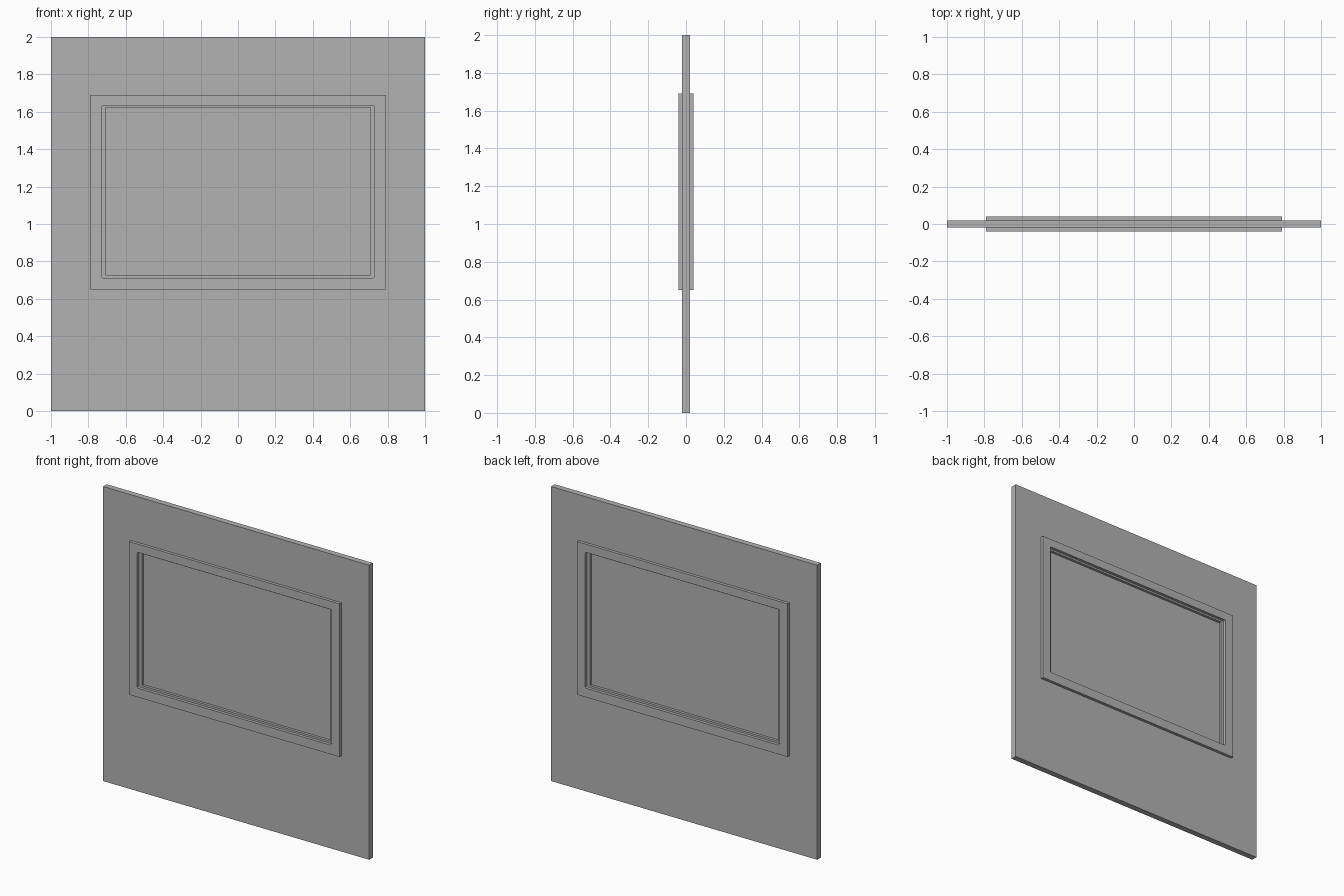
import bpy
from math import pi, cos, sin

if "Cube" in bpy.data.objects:
    bpy.data.objects.remove(bpy.data.objects["Cube"])

grey = bpy.data.materials.new("dark_grey")
grey.diffuse_color = (0.45, 0.45, 0.45, 1)
grey.use_nodes = True
grey.node_tree.nodes["Principled BSDF"].inputs["Base Color"].default_value = grey.diffuse_color


def rect(x, z0, z1, r=0.0, steps=3):
    """Outline of a rectangle in x/z, with optional rounded corners."""
    if r == 0:
        return [(-x, z0), (x, z0), (x, z1), (-x, z1)]
    pts = []
    corners = [(x - r, z1 - r), (-x + r, z1 - r), (-x + r, z0 + r), (x - r, z0 + r)]
    for i, (cx, cz) in enumerate(corners):
        for s in range(steps + 1):
            a = (i + s / steps) * pi / 2
            pts.append((cx + r * cos(a), cz + r * sin(a)))
    return pts


def slab(name, outlines, y, thickness):
    """Upright slab filled between outlines (second outline is a hole)."""
    cu = bpy.data.curves.new(name, 'CURVE')
    cu.dimensions = '2D'
    cu.fill_mode = 'BOTH'
    cu.extrude = thickness / 2
    for pts in outlines:
        sp = cu.splines.new('POLY')
        sp.points.add(len(pts) - 1)
        for p, (px, pz) in zip(sp.points, pts):
            p.co = (px, pz, 0, 1)
        sp.use_cyclic_u = True
    ob = bpy.data.objects.new(name, cu)
    bpy.context.collection.objects.link(ob)
    ob.location.y = y
    ob.rotation_euler.x = pi / 2
    bpy.ops.object.select_all(action='DESELECT')
    bpy.context.view_layer.objects.active = ob
    ob.select_set(True)
    bpy.ops.object.convert(target='MESH')
    bpy.ops.object.shade_flat()
    ob = bpy.context.object
    ob.data.materials.clear()
    ob.data.materials.append(grey)
    return ob


hole = rect(0.708, 0.726, 1.622)
opening = rect(0.729, 0.712, 1.634, 0.008)

# Wall panel with window hole
slab("wall_panel", [rect(1, 0, 2), hole], 0, 0.04)

# Raised trim frame on both faces
for name, y in (("front_frame", -0.03), ("back_frame", 0.03)):
    slab(name, [rect(0.79, 0.65, 1.69), opening], y, 0.02)

# Thin window pane in the middle of the wall
slab("window_pane", [hole], 0, 0.004)
